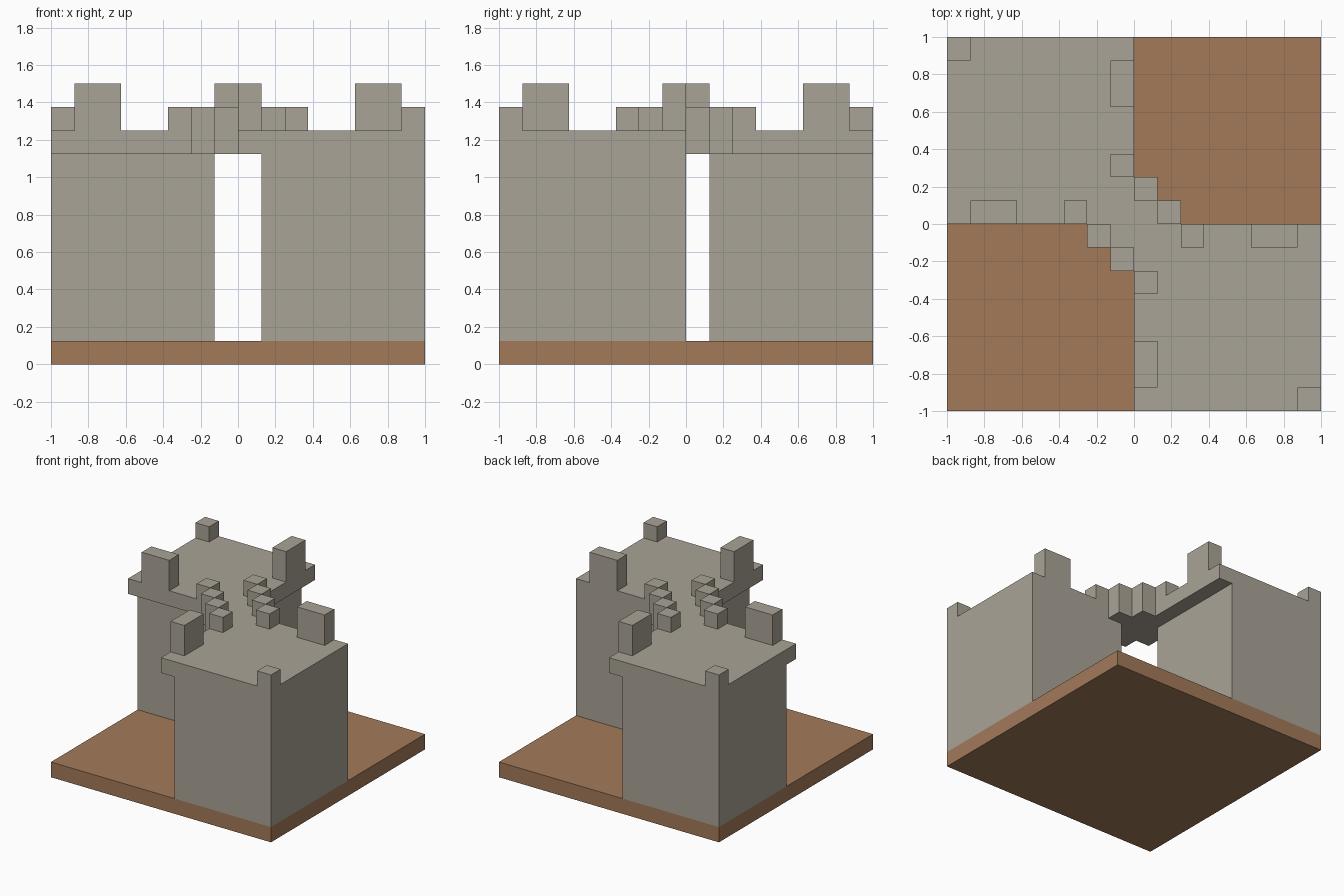
import bpy
import bmesh

if "Cube" in bpy.data.objects:
    bpy.data.objects.remove(bpy.data.objects["Cube"], do_unlink=True)


def material(name, srgb):
    col = [(c / 255 / 12.92 if c < 11 else ((c / 255 + 0.055) / 1.055) ** 2.4) for c in srgb] + [1.0]
    m = bpy.data.materials.new(name)
    m.use_nodes = True
    m.diffuse_color = col
    m.node_tree.nodes["Principled BSDF"].inputs["Base Color"].default_value = col
    return m


stone = material("grey stone", (170, 164, 151))
earth = material("brown earth", (164, 122, 90))


def prism(name, outline, z0, z1, mat):
    """Extrude a counter-clockwise outline from z0 to z1."""
    bm = bmesh.new()
    face = bm.faces.new([bm.verts.new((x, y, z0)) for x, y in outline])
    out = bmesh.ops.extrude_face_region(bm, geom=[face], use_keep_orig=True)
    top = [g for g in out["geom"] if isinstance(g, bmesh.types.BMVert)]
    bmesh.ops.translate(bm, verts=top, vec=(0, 0, z1 - z0))
    bmesh.ops.recalc_face_normals(bm, faces=bm.faces)
    mesh = bpy.data.meshes.new(name)
    bm.to_mesh(mesh)
    bm.free()
    mesh.materials.append(mat)
    obj = bpy.data.objects.new(name, mesh)
    bpy.context.collection.objects.link(obj)
    return obj


def box(name, x0, x1, y0, y1, z0, z1, mat=stone):
    return prism(name, [(x0, y0), (x1, y0), (x1, y1), (x0, y1)], z0, z1, mat)


U = 0.125            # block size
FLOOR, LEDGE, DECK = U, 9 * U, 10 * U

# Ground slab
box("base", -1, 1, -1, 1, 0, FLOOR, earth)

# Two towers in opposite corners
box("front_tower", U, 1, -1, 0, FLOOR, LEDGE)
box("back_tower", -1, -U, U, 1, FLOOR, LEDGE)

# Overhanging deck with a stepped bridge joining both towers
half = [(1, -1), (1, 0), (2 * U, 0), (2 * U, U), (U, U), (U, 2 * U), (0, 2 * U), (0, 1)]
prism("deck", half + [(-x, -y) for x, y in half], LEDGE, DECK, stone)

# Battlements: x0, x1, y0, y1, height in blocks, repeated by a half turn
battlements = {
    "corner_merlon": (7, 8, -8, -7, 1),
    "tall_inner_merlon": (5, 7, -1, 0, 2),
    "small_inner_merlon": (2, 3, -1, 0, 1),
    "tall_gate_merlon": (0, 1, -7, -5, 2),
    "small_gate_merlon": (0, 1, -3, -2, 1),
    "bridge_merlon_a": (1, 2, 0, 1, 1),
    "bridge_merlon_b": (0, 1, 1, 2, 1),
}
for name, (x0, x1, y0, y1, h) in battlements.items():
    box("front_" + name, x0 * U, x1 * U, y0 * U, y1 * U, DECK, DECK + h * U)
    box("back_" + name, -x1 * U, -x0 * U, -y1 * U, -y0 * U, DECK, DECK + h * U)
